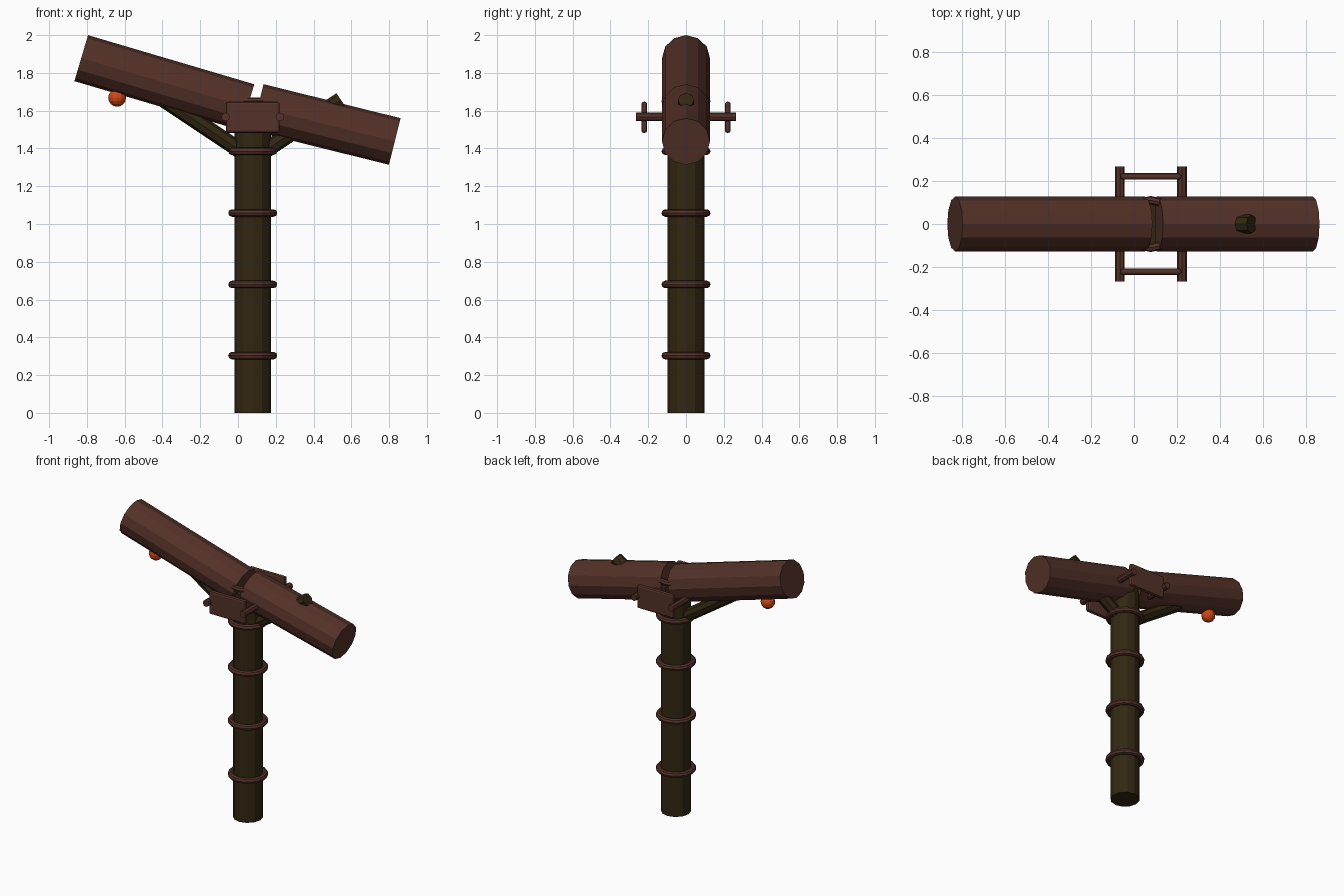
import bpy
import math
from mathutils import Vector, Matrix

cube = bpy.data.objects.get("Cube")
if cube:
    bpy.data.objects.remove(cube, do_unlink=True)


def material(name, rgb):
    mat = bpy.data.materials.new(name)
    mat.use_nodes = True
    mat.diffuse_color = (*rgb, 1)
    mat.node_tree.nodes["Principled BSDF"].inputs["Base Color"].default_value = (*rgb, 1)
    return mat


BROWN = material("reddish brown", (0.088, 0.031, 0.021))
OLIVE = material("dark olive", (0.032, 0.020, 0.006))
ORANGE = material("orange", (0.62, 0.065, 0.007))


def finish(name, mat):
    obj = bpy.context.object
    obj.name = name
    obj.data.materials.append(mat)
    return obj


def rod(name, start, end, radius, sides, mat):
    """Flat-sided cylinder between two points, with an edge line on its upper side."""
    start, end = Vector(start), Vector(end)
    axis = (end - start).normalized()
    side = Vector((0, 1, 0)) if abs(axis.y) < 0.9 else Vector((1, 0, 0))
    up = axis.cross(side).normalized()
    bpy.ops.mesh.primitive_cylinder_add(vertices=sides, radius=radius,
                                        depth=(end - start).length)
    obj = finish(name, mat)
    turn = Matrix((up.cross(axis) * -1, up, axis)).transposed()
    if turn.determinant() < 0:
        turn = Matrix((up.cross(axis), up, axis)).transposed()
    obj.matrix_world = Matrix.Translation((start + end) / 2) @ turn.to_4x4()
    return obj


POLE_X = 0.078

# Upright pole and its bands
rod("pole", (POLE_X, 0, 0), (POLE_X, 0, 1.6), 0.097, 12, OLIVE)
for i, z in enumerate((0.303, 0.68, 1.058, 1.385, 1.65)):
    bpy.ops.mesh.primitive_torus_add(location=(POLE_X, 0, z), major_radius=0.11,
                                     minor_radius=0.02, major_segments=16,
                                     minor_segments=8)
    finish(f"pole_band_{i + 1}", BROWN)

# Two sloping beams with a narrow gap between them
rod("upper_beam", (-0.83, 0, 1.878), (0.05, 0, 1.618), 0.127, 12, BROWN)
rod("lower_beam", (0.105, 0, 1.617), (0.83, 0, 1.437), 0.127, 12, BROWN)

# Diagonal struts; the one on the left pokes out through the lower beam
for side, label in ((-1, "right"), (1, "left")):
    rod(f"{label}_strut", (POLE_X, 0, 1.345),
        (POLE_X + side * 0.467, 0, 1.657), 0.043, 8, OLIVE)

# Clamp: two side plates joined by cross rods
for side, label in ((-1, "front"), (1, "back")):
    bpy.ops.mesh.primitive_cube_add(size=1, location=(POLE_X, side * 0.221, 1.565))
    plate = finish(f"{label}_clamp_plate", BROWN)
    plate.scale = (0.285, 0.03, 0.165)
    bpy.ops.object.transform_apply(location=False, rotation=False, scale=True)
    bevel = plate.modifiers.new("Bevel", 'BEVEL')
    bevel.width = 0.012
    bevel.segments = 2
for side, label in ((-1, "right"), (1, "left")):
    x = POLE_X + side * 0.144
    rod(f"{label}_clamp_rod", (x, -0.266, 1.567), (x, 0.266, 1.567), 0.023, 8, BROWN)

# Ball under the high end
bpy.ops.mesh.primitive_uv_sphere_add(segments=12, ring_count=8, radius=0.047,
                                     location=(-0.64, 0, 1.668))
finish("hanging_ball", ORANGE)
